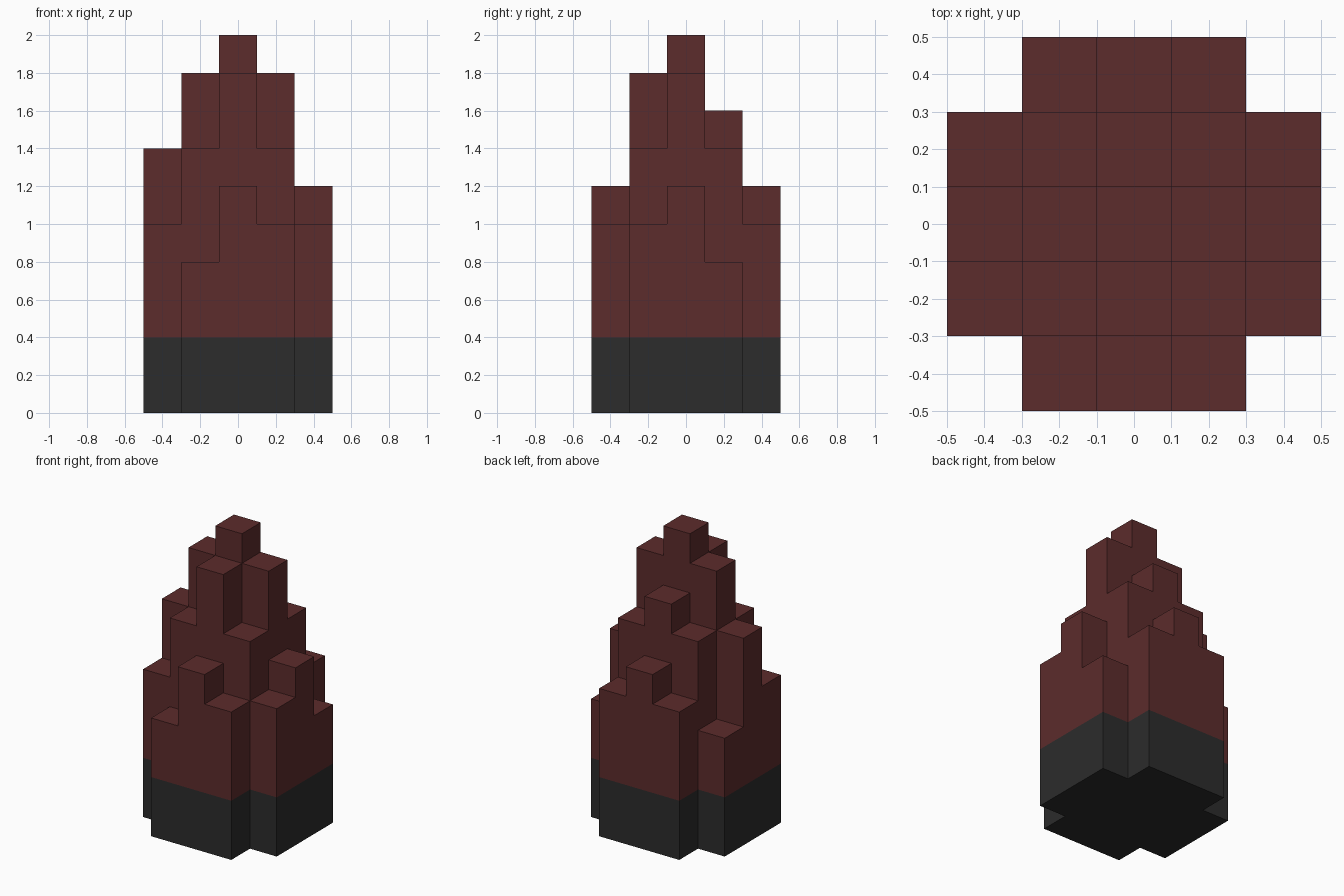
import bpy
import bmesh

cube = bpy.data.objects.get("Cube")
if cube:
    bpy.data.objects.remove(cube)

CELL = 0.2
HALF = CELL / 2
BASE_TOP = 0.4

# Column heights in cells: rows run front to back, columns left to right (0 = empty corner)
ROWS = ["04650", "57975", "7X996", "47874", "05650"]
ROWS = ["04650", "57975", "79X96", "47874", "05650"]
heights = {}
for r, row in enumerate(ROWS):
    for c, ch in enumerate(row):
        if ch != "0":
            heights[(c - 2, r - 2)] = CELL * (10 if ch == "X" else int(ch))


def make_material(name, rgb):
    mat = bpy.data.materials.new(name)
    mat.use_nodes = True
    colour = (*rgb, 1.0)
    mat.diffuse_color = colour
    mat.node_tree.nodes["Principled BSDF"].inputs["Base Color"].default_value = colour
    return mat


def build_columns(name, tops, floor, mat, cap_top=False, cap_bottom=False):
    """Outer shell of a grid of square columns, without hidden inner walls."""
    bm = bmesh.new()

    def face(points):
        bm.faces.new([bm.verts.new(p) for p in points])

    for (i, j), top in tops.items():
        x, y = i * CELL, j * CELL
        ring = [(x - HALF, y - HALF), (x + HALF, y - HALF),
                (x + HALF, y + HALF), (x - HALF, y + HALF)]
        if cap_top:
            face([(px, py, top) for px, py in ring])
        if cap_bottom:
            face([(px, py, floor) for px, py in reversed(ring)])
        # Walls only where the neighbour is lower
        for k, (di, dj) in enumerate([(0, -1), (1, 0), (0, 1), (-1, 0)]):
            low = max(floor, tops.get((i + di, j + dj), floor))
            if low < top - 0.001:
                a, b = ring[k], ring[(k + 1) % 4]
                face([(*a, low), (*b, low), (*b, top), (*a, top)])

    bmesh.ops.remove_doubles(bm, verts=bm.verts, dist=0.001)
    mesh = bpy.data.meshes.new(name)
    bm.to_mesh(mesh)
    bm.free()
    mesh.materials.append(mat)
    obj = bpy.data.objects.new(name, mesh)
    bpy.context.collection.objects.link(obj)
    return obj


# Dark plinth
charcoal = make_material("charcoal", (0.025, 0.025, 0.025))
build_columns("base", {cell: BASE_TOP for cell in heights}, 0.0, charcoal, cap_bottom=True)

# Stepped spire
dark_red = make_material("dark_red", (0.107, 0.025, 0.025))
build_columns("stepped_spire", heights, BASE_TOP, dark_red, cap_top=True)
